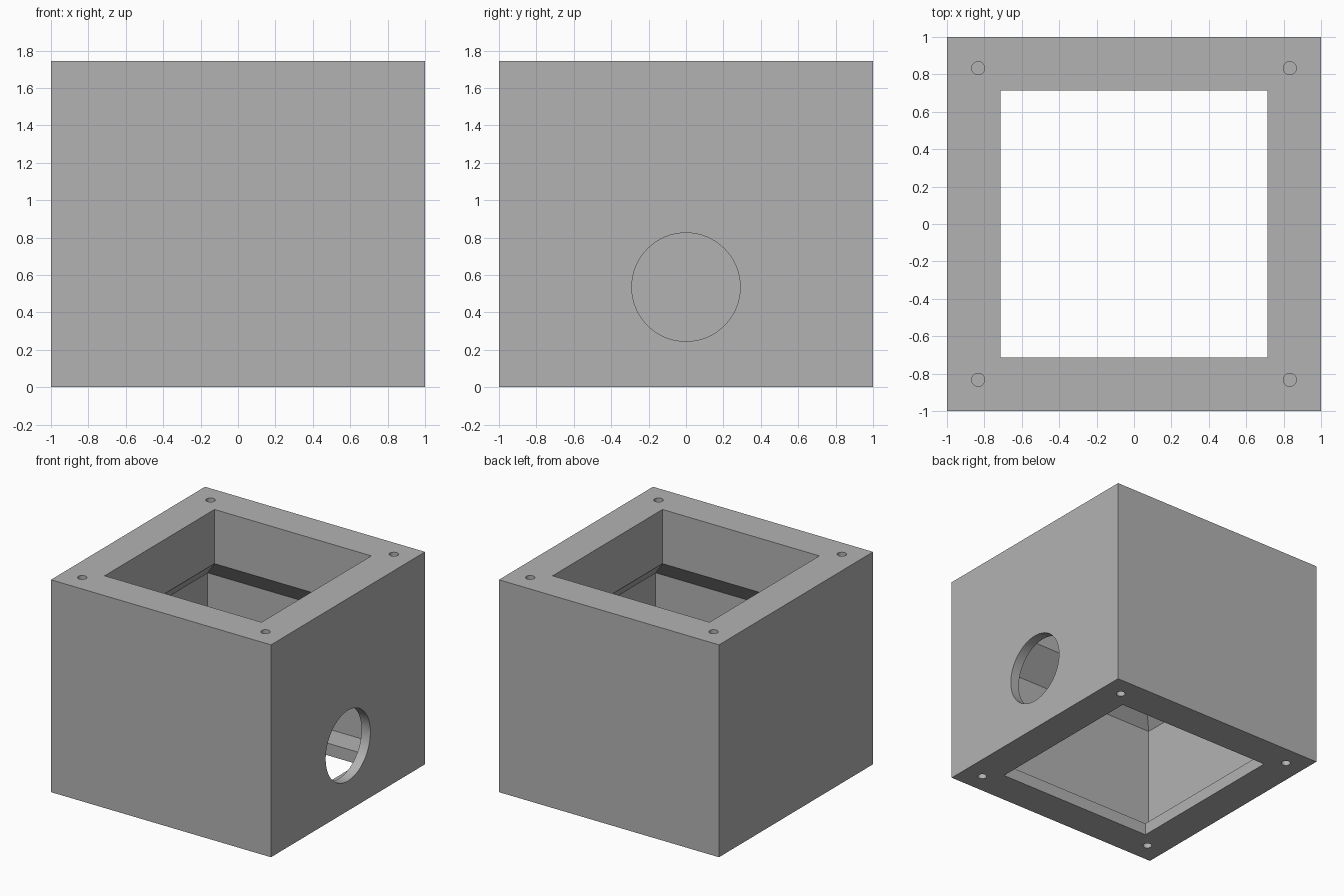
import bpy, bmesh, math
from mathutils import Matrix

if "Cube" in bpy.data.objects:
    bpy.data.objects.remove(bpy.data.objects["Cube"], do_unlink=True)

HEIGHT = 1.745
FLOOR = 0.1       # thickness of the bottom flange
OPENING = 0.713   # half width of the top and bottom openings
CAVITY = 0.92     # half width of the inside
BOLT = 0.833      # bolt hole offset from the centre

grey = bpy.data.materials.new("light_grey")
grey.use_nodes = True
grey.diffuse_color = (0.45, 0.45, 0.45, 1)
grey.node_tree.nodes["Principled BSDF"].inputs["Base Color"].default_value = grey.diffuse_color


def new_object(name, bm):
    bmesh.ops.recalc_face_normals(bm, faces=bm.faces)
    mesh = bpy.data.meshes.new(name)
    bm.to_mesh(mesh)
    bm.free()
    mesh.materials.append(grey)
    obj = bpy.data.objects.new(name, mesh)
    bpy.context.collection.objects.link(obj)
    return obj


# Housing: wall cross-section (half width, height) carried round a square
profile = [(1, 0), (1, HEIGHT), (OPENING, HEIGHT), (OPENING, 1.30),
           (CAVITY, 1.09), (CAVITY, FLOOR), (OPENING, FLOOR), (OPENING, 0)]
corners = [(-1, -1), (1, -1), (1, 1), (-1, 1)]
bm = bmesh.new()
rings = [[bm.verts.new((sx * w, sy * w, z)) for sx, sy in corners] for w, z in profile]
for i, ring in enumerate(rings):
    after = rings[(i + 1) % len(rings)]
    for j in range(4):
        k = (j + 1) % 4
        bm.faces.new((ring[j], ring[k], after[k], after[j]))
housing = new_object("housing", bm)

# Cutters: round side port and bolt holes in both flanges
bm = bmesh.new()


def add_cylinder(location, radius, depth, sides, turn=0):
    matrix = Matrix.Translation(location) @ Matrix.Rotation(turn, 4, "Y")
    bmesh.ops.create_cone(bm, cap_ends=True, segments=sides, radius1=radius,
                          radius2=radius, depth=depth, matrix=matrix)


add_cylinder((1, 0, 0.535), 0.29, 0.3, 64, math.pi / 2)
for sx, sy in corners:
    add_cylinder((sx * BOLT, sy * BOLT, HEIGHT), 0.035, 0.6, 32)
    add_cylinder((sx * BOLT, sy * BOLT, FLOOR / 2), 0.035, FLOOR * 2, 32)
cutter = new_object("hole_cutter", bm)
cutter.hide_render = True

cut = housing.modifiers.new("holes", "BOOLEAN")
cut.operation = "DIFFERENCE"
cut.solver = "EXACT"
cut.object = cutter
bpy.ops.object.select_all(action="DESELECT")
bpy.context.view_layer.objects.active = housing
housing.select_set(True)
bpy.ops.object.modifier_apply(modifier=cut.name)
bpy.data.objects.remove(cutter, do_unlink=True)

# Smooth hole walls, crisp box edges
bpy.ops.object.shade_smooth_by_angle(angle=math.radians(30))
